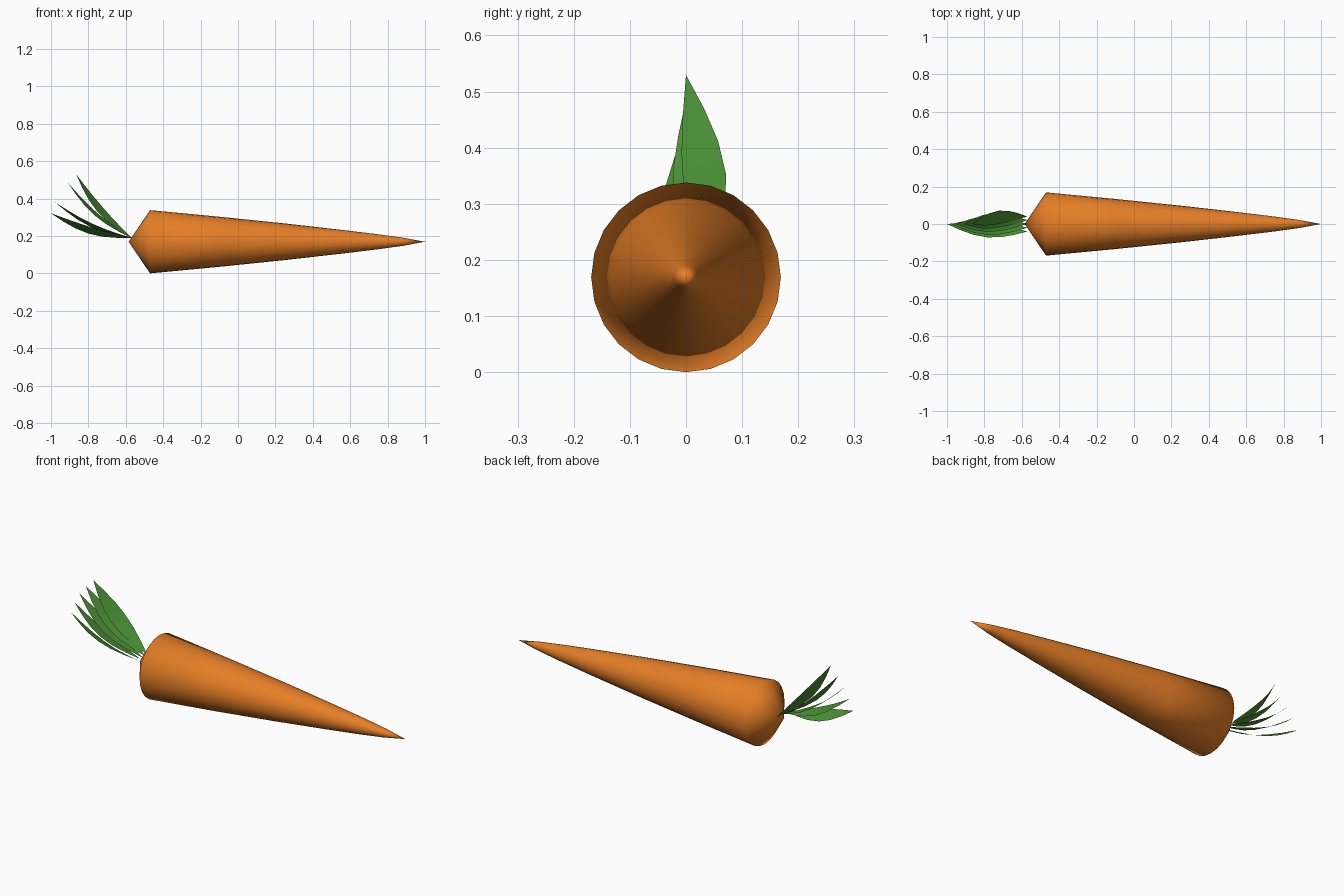
import bpy
from math import sin, cos, pi, radians
from mathutils import Vector

if "Cube" in bpy.data.objects:
    bpy.data.objects.remove(bpy.data.objects["Cube"])


def make_material(name, color):
    m = bpy.data.materials.new(name)
    m.diffuse_color = (*color, 1)
    m.use_nodes = True
    m.node_tree.nodes["Principled BSDF"].inputs["Base Color"].default_value = m.diffuse_color
    return m


def make_object(name, verts, faces, mat):
    me = bpy.data.meshes.new(name)
    me.from_pydata(verts, [], faces)
    me.materials.append(mat)
    for p in me.polygons:
        p.use_smooth = True
    me.update()
    ob = bpy.data.objects.new(name, me)
    bpy.context.collection.objects.link(ob)
    return ob


orange = make_material("orange", (0.79, 0.21, 0.02))
green = make_material("green", (0.07, 0.28, 0.036))

# Root: profile turned round the x axis, pointed at both ends
SIDES, RADIUS = 24, 0.169
profile = [(-0.47, RADIUS), (-0.1, 0.134), (0.25, 0.098), (0.55, 0.064),
           (0.75, 0.04), (0.88, 0.022)]
verts = [(x, r * sin(2 * pi * k / SIDES), RADIUS + r * cos(2 * pi * k / SIDES))
         for x, r in profile for k in range(SIDES)]
verts += [(-0.585, 0, RADIUS), (1.0, 0, RADIUS)]
back, tip = len(verts) - 2, len(verts) - 1
last = (len(profile) - 1) * SIDES
faces = []
for k in range(SIDES):
    n = (k + 1) % SIDES
    faces.append((back, n, k))
    faces.append((tip, last + k, last + n))
    for ring in range(0, last, SIDES):
        faces.append((ring + k, ring + n, ring + SIDES + n, ring + SIDES + k))
make_object("root", verts, faces, orange)


# Leaves: thin sagging blades fanned upward and rolled to either side
def leaf(name, s):
    a = radians(33 + 16 * s)
    roll = radians(26 * s)
    along = Vector((-cos(a), 0, sin(a)))
    up = Vector((sin(a), 0, cos(a)))
    side = Vector((0, cos(roll), 0)) + up * sin(roll)
    normal = up * cos(roll) - Vector((0, sin(roll), 0))
    start = Vector((-0.57, 0.04 * s, 0.19))
    end = Vector((-0.57, 0, 0.19)) + along * 0.45
    steps = 6
    verts = [start]
    for i in range(1, steps):
        t = i / steps
        mid = start.lerp(end, t) - normal * 0.03 * sin(pi * t)
        w = 0.042 * sin(pi * t)
        verts += [mid - side * w, mid + side * w]
    verts.append(end)
    faces = [(0, 2, 1)]
    for i in range(1, 2 * steps - 3, 2):
        faces.append((i, i + 1, i + 3, i + 2))
    n = len(verts)
    faces.append((n - 3, n - 2, n - 1))
    # wind faces so they look upward
    e1, e2 = verts[2] - verts[0], verts[1] - verts[0]
    if e1.cross(e2).dot(normal) < 0:
        faces = [f[::-1] for f in faces]
    # first triangle and the strip must agree
    b = faces[1]
    if (verts[b[1]] - verts[b[0]]).cross(verts[b[2]] - verts[b[1]]).dot(normal) < 0:
        faces[1:] = [f[::-1] for f in faces[1:]]
    make_object(name, verts, faces, green)


for i in range(5):
    leaf(f"leaf_{i + 1}", 1 - i / 2)
